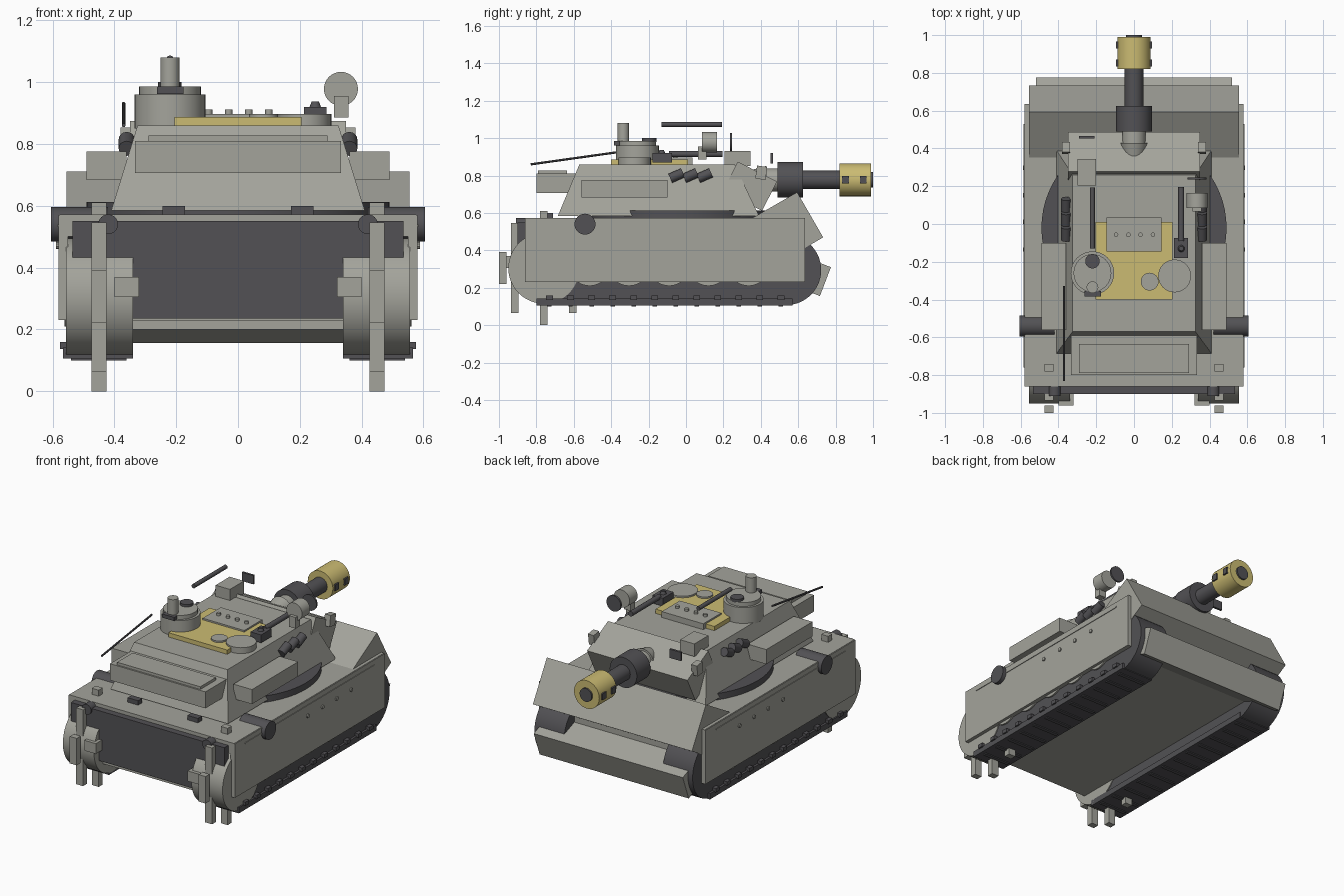
import bpy, bmesh, math
from mathutils import Matrix, Vector

if "Cube" in bpy.data.objects:
    bpy.data.objects.remove(bpy.data.objects["Cube"])


def material(name, rgb):
    m = bpy.data.materials.new(name)
    m.diffuse_color = (*rgb, 1)
    m.use_nodes = True
    m.node_tree.nodes["Principled BSDF"].inputs["Base Color"].default_value = m.diffuse_color
    return m


GREY = material("armour grey", (0.37, 0.37, 0.33))
DARK = material("dark steel", (0.085, 0.083, 0.09))
TAN = material("mustard yellow", (0.60, 0.50, 0.17))


def finish(name, bm, mat, smooth=False):
    bmesh.ops.recalc_face_normals(bm, faces=bm.faces)
    me = bpy.data.meshes.new(name)
    bm.to_mesh(me)
    bm.free()
    me.materials.append(mat)
    if smooth:
        me.shade_smooth()
        me.set_sharp_from_angle(angle=math.radians(35))
    ob = bpy.data.objects.new(name, me)
    bpy.context.collection.objects.link(ob)
    return ob


def box(name, mat, x, y, z, tilt=0):
    """Box from (min, max) ranges; tilt turns it about its own x axis (degrees)."""
    bm = bmesh.new()
    bmesh.ops.create_cube(bm, size=1)
    size = [r[1] - r[0] for r in (x, y, z)]
    mid = [(r[0] + r[1]) / 2 for r in (x, y, z)]
    bmesh.ops.transform(bm, verts=bm.verts, matrix=Matrix.Translation(mid)
                        @ Matrix.Rotation(math.radians(tilt), 4, 'X') @ Matrix.Diagonal((*size, 1)))
    return finish(name, bm, mat)


def tube(name, mat, p, q, r, r2=None, n=32):
    """Cylinder or cone from point p to point q."""
    p, q = Vector(p), Vector(q)
    bm = bmesh.new()
    bmesh.ops.create_cone(bm, cap_ends=True, segments=n, radius1=r,
                          radius2=r if r2 is None else r2, depth=(q - p).length)
    turn = (q - p).to_track_quat('Z', 'Y').to_matrix().to_4x4()
    bmesh.ops.transform(bm, verts=bm.verts, matrix=Matrix.Translation((p + q) / 2) @ turn)
    return finish(name, bm, mat, True)


def prism(name, mat, profile, x0, x1, smooth=False):
    """Extrude a (y, z) profile along x."""
    bm = bmesh.new()
    f = bm.faces.new([bm.verts.new((x0, y, z)) for y, z in profile])
    ext = bmesh.ops.extrude_face_region(bm, geom=[f])['geom']
    bmesh.ops.translate(bm, vec=(x1 - x0, 0, 0),
                        verts=[v for v in ext if isinstance(v, bmesh.types.BMVert)])
    return finish(name, bm, mat, smooth)


def sym(s, a, b):
    return tuple(sorted((s * a, s * b)))


# Hull
box("lower_hull", GREY, (-.345, .345), (-.86, .62), (.20, .50))
box("upper_hull", GREY, (-.555, .555), (-.86, .62), (.50, .57))
box("deck", GREY, (-.575, .575), (-.86, .635), (.55, .572))
box("rear_plate", DARK, (-.535, .535), (-.90, -.86), (.235, .55))
box("rear_lower_strip", GREY, (-.535, .535), (-.875, -.80), (.228, .24))


# Tilted nose plates
def slab(name, w, corner, length, depth, ang):
    a = math.radians(ang)
    d = Vector((-math.cos(a), -math.sin(a))) * depth
    e = Vector((math.sin(a), -math.cos(a))) * length
    c = Vector(corner)
    prism(name, GREY, [c, c + e, c + e + d, c + d], -w, w)


slab("glacis_plate", .555, (.594, .711), .279, .32, 30)
slab("lower_nose_plate", .52, (.775, .31), .165, .22, -21)

for s in (-1, 1):
    # Skirts with trim and rivets
    box("side_skirt", GREY, sym(s, .55, .58), (-.86, .635), (.23, .57))
    box("skirt_trim", GREY, sym(s, .575, .584), (-.76, .53), (.532, .54))
    for y in (-.135, .012, .152, .297):
        tube("skirt_rivet", GREY, (s * .575, y, .472), (s * .588, y, .472), .012, n=10)

    # Track: rounded loop with a flat ground band and lugs
    loop = [(.535 + .188 * math.cos(math.radians(t)), .295 + .188 * math.sin(math.radians(t)))
            for t in range(-90, 91, 10)]
    loop += [(-.76 + .17 * math.cos(math.radians(t)), .30 + .17 * math.sin(math.radians(t)))
             for t in range(90, 271, 15)]
    prism("track_loop", DARK, loop, s * .345, s * .552, True)
    box("track_ground_band", DARK, sym(s, .34, .566), (-.80, .57), (.106, .142))
    for i in range(12):
        y = -.73 + i * .1125
        box("track_lug", DARK, sym(s, .55, .576), (y - .018, y + .018), (.136, .16))
        box("track_pad", DARK, sym(s, .36, .54), (y - .012, y + .012), (.10, .12))
    for y in (-.515, -.305, -.09, .12, .335):
        tube("road_wheel", GREY, (s * .38, y, .32), (s * .562, y, .32), .11)

    # Rear drum with upright teeth
    tube("rear_drum", GREY, (s * .34, -.76, .305), (s * .557, -.76, .305), .19, n=48)
    box("drum_block", GREY, sym(s, .32, .40), (-.96, -.90), (.305, .37))
    for i in range(8):
        a = i * math.pi / 4
        y, z = -.76 + .22 * math.cos(a), .305 + .22 * math.sin(a)
        box("drum_tooth", GREY, sym(s, .426, .474), (y - .02, y + .02), (z - .085, z + .085))

    # Dark side and rear canisters, deck latches
    tube("side_canister", DARK, (s * .42, -.54, .54), (s * .605, -.54, .54), .056)
    tube("rear_canister", DARK, (s * .42, -.91, .54), (s * .42, -.79, .54), .032, n=24)
    box("deck_latch", DARK, sym(s, .172, .245), (-.75, -.71), (.57, .60))

    # Turret side stowage and smoke tubes
    box("turret_side_bin", GREY, sym(s, .36, .49), (-.56, -.10), (.683, .775))
    for y in (-.05, .025, .10):
        tube("smoke_tube", DARK, (s * .36, y - .034, .785), (s * .36, y + .034, .815), .026, n=16)
    box("turret_cheek_block", GREY, sym(s, .34, .38), (.375, .43), (.78, .85), -8)

# Turret ring and tapered turret
tube("turret_ring", DARK, (0, -.02, .57), (0, -.02, .612), .49, n=64)
bm = bmesh.new()
rings = [[bm.verts.new((x, y, z)) for x, y in ((-w, y0), (w, y0), (w, y1), (-w, y1))]
         for w, y0, y1, z in ((.41, -.685, .39, .585), (.325, -.57, .26, .86))]
for r in rings:
    bm.faces.new(r)
for i in range(4):
    j = (i + 1) % 4
    bm.faces.new((rings[0][i], rings[0][j], rings[1][j], rings[1][i]))
finish("turret", bm, GREY)
box("mantlet_block", GREY, (-.35, .35), (.2245, .4595), (.6555, .8305), -27)

# Rear bin
box("rear_bin", GREY, (-.333, .333), (-.80, -.58), (.706, .81))
box("rear_bin_lid", GREY, (-.29, .29), (-.79, -.635), (.80, .827))

# Gun
G = .777
tube("gun_collar", GREY, (0, .34, G), (0, .43, G), .05, .075)
tube("gun_neck", GREY, (0, .43, G), (0, .50, G), .062)
tube("gun_sleeve", DARK, (0, .49, G), (0, .625, G), .095)
tube("gun_barrel", DARK, (0, .45, G), (0, .84, G), .049)
tube("muzzle_brake", TAN, (0, .82, G), (0, .99, G), .088)
tube("muzzle_bore", DARK, (0, .95, G), (0, 1.0, G), .042)
for s in (-1, 1):
    for y in (.853, .948):
        box("muzzle_port", DARK, sym(s, .075, .095), (y - .018, y + .018), (G - .02, G + .02))

# Yellow roof plate and its fittings
box("roof_plate", TAN, (-.205, .205), (-.40, .01), (.85, .887))
box("roof_cover", GREY, (-.145, .145), (-.145, .035), (.86, .897))
for x in (-.095, -.03, .035, .10):
    tube("cover_bolt", GREY, (x, -.057, .89), (x, -.057, .912), .012, n=12)
tube("right_hatch", GREY, (.215, -.275, .85), (.215, -.275, .897), .087)
tube("small_hatch", GREY, (.083, -.305, .86), (.083, -.305, .897), .047)

# Cupola with post and gun
C = -.22
tube("cupola", GREY, (C, -.26, .85), (C, -.26, .96), .115)
tube("cupola_cap", GREY, (C, -.26, .96), (C, -.26, .985), .10)
tube("cupola_hatch", DARK, (C, -.197, .98), (C, -.197, 1.0), .038)
box("cupola_visor", DARK, (-.262, -.176), (-.385, -.355), (.962, .985))
tube("cupola_post", GREY, (C, -.335, .98), (C, -.335, 1.08), .031)
tube("cupola_gun_barrel", DARK, (C, -.13, 1.073), (C, .192, 1.073), .013, n=16)

# Right machine gun
box("gun_receiver", DARK, (.213, .287), (-.18, -.075), (.87, .92))
tube("receiver_knob", DARK, (.25, -.13, .915), (.25, -.13, .937), .02, .012, n=16)
tube("gun_receiver_barrel", DARK, (.25, -.09, .915), (.25, .195, .915), .016, n=16)

# Searchlight
box("searchlight_base", GREY, (.31, .357), (.065, .11), (.885, .955))
tube("searchlight_body", GREY, (.333, .085, .978), (.333, .165, .978), .055)
tube("searchlight_lens", DARK, (.333, .235, .978), (.333, .246, .978), .05)

# Sight box, sight plate and antenna
box("sight_box", GREY, (-.30, -.20), (.205, .345), (.85, .93))
box("sight_plate", DARK, (-.29, -.21), (.452, .466), (.865, .92))
tube("antenna", DARK, (-.37, -.83, .86), (-.37, -.33, .93), .006, n=10)
